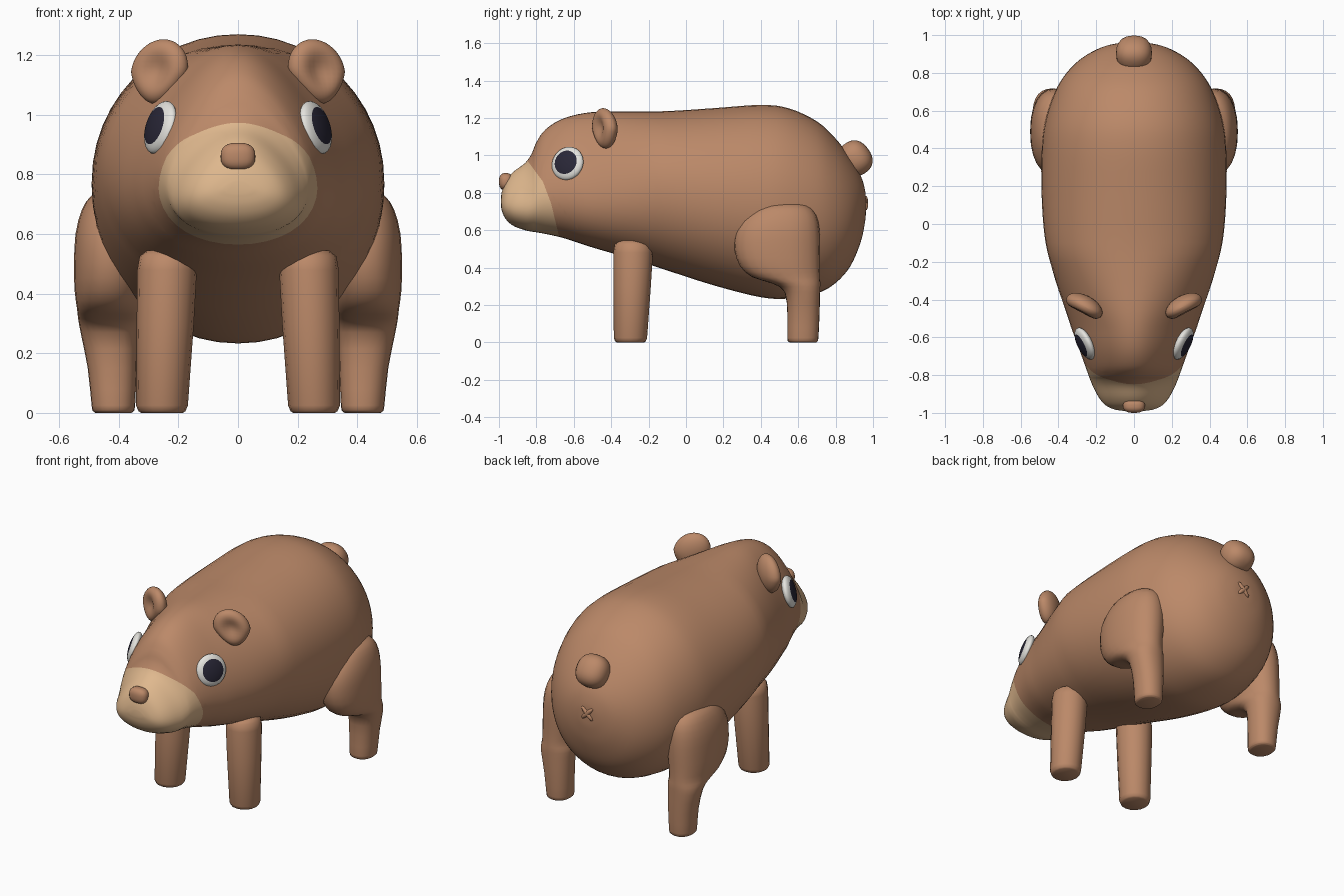
import bpy, bmesh, math
from mathutils import Vector, Matrix

if "Cube" in bpy.data.objects:
    bpy.data.objects.remove(bpy.data.objects["Cube"])


def material(name, rgb):
    m = bpy.data.materials.new(name)
    m.diffuse_color = (*rgb, 1)
    m.use_nodes = True
    m.node_tree.nodes["Principled BSDF"].inputs["Base Color"].default_value = m.diffuse_color
    return m


FUR = material("brown_fur", (0.50, 0.25, 0.14))
CREAM = material("cream_muzzle", (0.74, 0.48, 0.27))
WHITE = material("eye_white", (0.78, 0.77, 0.73))
DARK = material("pupil_dark", (0.022, 0.020, 0.038))


def finish(name, bm, mats, angle=50):
    bmesh.ops.recalc_face_normals(bm, faces=bm.faces)
    me = bpy.data.meshes.new(name)
    bm.to_mesh(me)
    bm.free()
    for m in mats:
        me.materials.append(m)
    me.shade_smooth()
    me.set_sharp_from_angle(angle=math.radians(angle))
    ob = bpy.data.objects.new(name, me)
    bpy.context.collection.objects.link(ob)
    return ob


def smooth_path(rows, n):
    """Catmull-Rom interpolation of every column."""
    out = []
    for i in range(len(rows) - 1):
        p0, p1 = rows[max(i - 1, 0)], rows[i]
        p2, p3 = rows[i + 1], rows[min(i + 2, len(rows) - 1)]
        for k in range(n):
            t = k / n
            out.append([0.5 * (2 * b + (c - a) * t + (2 * a - 5 * b + 4 * c - d) * t * t
                               + (3 * b - a - 3 * c + d) * t ** 3)
                        for a, b, c, d in zip(p0, p1, p2, p3)])
    return out + [list(rows[-1])]


def loft(rows, place, sides, power=2.0, pear=lambda t: 0):
    """Closed skin over rings (t, centre_u, centre_v, radius_u, radius_v); pear narrows the top."""
    bm = bmesh.new()
    rings = []
    for t, cu, cv, ru, rv in rows:
        ring = []
        for k in range(sides):
            a = 2 * math.pi * k / sides
            c, s = math.cos(a), math.sin(a)
            u = math.copysign(abs(c) ** (2 / power), c)
            v = math.copysign(abs(s) ** (2 / power), s)
            u *= 1 - pear(t) * v
            ring.append(bm.verts.new(place(t, cu + ru * u, cv + rv * v)))
        rings.append(ring)
    for r, q in zip(rings, rings[1:]):
        for k in range(sides):
            j = (k + 1) % sides
            bm.faces.new((r[k], r[j], q[j], q[k]))
    bm.faces.new(rings[0])
    bm.faces.new(rings[-1])
    return bm


def ball(center, radii, rot=Matrix.Identity(3), box=0.0, u=24, v=16):
    """Ellipsoid, made boxier by box > 0."""
    bm = bmesh.new()
    bmesh.ops.create_uvsphere(bm, u_segments=u, v_segments=v, radius=1)
    for p in bm.verts:
        c = p.co
        if box:
            e = 2 + box
            c = c / (sum(abs(x) ** e for x in c) ** (1 / e))
        p.co = rot @ Vector([a * b for a, b in zip(c, radii)]) + Vector(center)
    return bm


# Body and head: stations of y, bottom, top, half width
stations = [
    (-0.990, 0.735, 0.775, 0.045), (-0.982, 0.695, 0.815, 0.098),
    (-0.960, 0.655, 0.870, 0.142), (-0.920, 0.622, 0.915, 0.176),
    (-0.860, 0.600, 0.960, 0.206), (-0.825, 0.593, 1.010, 0.220),
    (-0.800, 0.589, 1.070, 0.229), (-0.750, 0.580, 1.140, 0.246),
    (-0.650, 0.557, 1.200, 0.280), (-0.500, 0.508, 1.232, 0.334),
    (-0.300, 0.450, 1.235, 0.412), (-0.100, 0.385, 1.237, 0.468),
    (0.150, 0.305, 1.253, 0.489), (0.400, 0.242, 1.270, 0.488),
    (0.550, 0.235, 1.252, 0.468), (0.700, 0.262, 1.182, 0.418),
    (0.800, 0.318, 1.090, 0.357), (0.880, 0.410, 0.985, 0.274),
    (0.935, 0.540, 0.890, 0.172), (0.958, 0.650, 0.810, 0.080),
    (0.962, 0.710, 0.755, 0.025)]
rows = [(y, 0, (a + b) / 2, w, (b - a) / 2) for y, a, b, w in stations]
bm = loft(smooth_path(rows, 4), lambda t, u, v: (u, t, v), 48, 2.06,
          lambda t: 0.33 * min(1, max(0, (-0.15 - t) / 0.4)))

# Muzzle patch, cut into the body along a bent line
line = [(-0.85, 0.975), (-0.765, 0.86), (-0.72, 0.74), (-0.675, 0.55)]
cuts = []
for (y0, z0), (y1, z1) in zip(line, line[1:]):
    p, n = Vector((0, y0, z0)), Vector((0, z0 - z1, y1 - y0)).normalized()
    cuts.append((p, n))
    near = [f for f in bm.faces if f.calc_center_median().y < -0.5]
    geom = set(near)
    for f in near:
        geom.update(f.edges)
        geom.update(f.verts)
    bmesh.ops.bisect_plane(bm, geom=list(geom), plane_co=p, plane_no=n, dist=1e-5)
for f in bm.faces:
    c = f.calc_center_median()
    f.material_index = int(all((c - p).dot(n) < 0 for p, n in cuts))
finish("body", bm, [FUR, CREAM], 70)

# Nose and tail
finish("nose", ball((0, -0.963, 0.860), (0.058, 0.037, 0.046), box=0.6), [FUR])
finish("tail", ball((0, 0.905, 0.985), (0.095, 0.085, 0.095),
                    Matrix.Rotation(math.radians(35), 3, 'X'), box=0.35), [FUR])

# Small raised cross under the tail
for i, ang in enumerate((45, -45)):
    rot = Matrix.Rotation(math.radians(ang), 3, 'Y')
    finish(f"rear_cross_{i}", ball((0, 0.961, 0.745), (0.052, 0.013, 0.013), rot, 0.3, 12, 8), [FUR])

# Leg rings: height, centre x, centre y, radius x, radius y
front_leg = [(0.0, 0.255, -0.297, 0.070, 0.072), (0.006, 0.255, -0.297, 0.079, 0.082),
             (0.025, 0.255, -0.297, 0.087, 0.089), (0.30, 0.244, -0.288, 0.096, 0.100),
             (0.48, 0.238, -0.283, 0.100, 0.106), (0.525, 0.236, -0.283, 0.094, 0.098),
             (0.545, 0.234, -0.287, 0.070, 0.070)]
hind_leg = [(0.0, 0.418, 0.625, 0.060, 0.070), (0.006, 0.418, 0.625, 0.068, 0.078),
            (0.025, 0.418, 0.625, 0.073, 0.083), (0.15, 0.422, 0.628, 0.082, 0.086),
            (0.27, 0.432, 0.622, 0.096, 0.095), (0.315, 0.432, 0.590, 0.104, 0.128),
            (0.35, 0.432, 0.535, 0.108, 0.182), (0.41, 0.430, 0.502, 0.118, 0.214),
            (0.50, 0.425, 0.488, 0.125, 0.229), (0.60, 0.420, 0.490, 0.125, 0.224),
            (0.68, 0.412, 0.505, 0.112, 0.192), (0.73, 0.402, 0.520, 0.088, 0.135),
            (0.75, 0.390, 0.530, 0.040, 0.060)]

for s, side in ((1, "right"), (-1, "left")):
    def place(t, u, v):
        return (s * u, v, t)

    # Legs
    finish("front_leg_" + side, loft(front_leg, place, 16), [FUR])
    finish("hind_leg_" + side, loft(smooth_path(hind_leg, 2), place, 24, 2.2), [FUR])

    # Eye: flattened ball facing outward, with a dark centre on the outer face
    normal = Vector((s * 0.87, -0.43, 0.28)).normalized()
    rot = normal.to_track_quat('Z', 'Y').to_matrix()
    center = Vector((s * 0.260, -0.633, 0.957))
    bm = ball(center, (0.092, 0.092, 0.034), rot, u=32)
    for f in bm.faces:
        d = f.calc_center_median() - center
        h = d.dot(normal)
        f.material_index = int(h > 0 and (d - normal * h).length < 0.0645)
    finish("eye_" + side, bm, [WHITE, DARK])

    # Ear: flattened ball, narrow at the base and hollowed in front
    bm = ball((0, 0, 0), (0.104, 0.058, 0.108), u=32, v=20)
    turn = Matrix.Rotation(s * math.radians(28), 3, 'Z')
    for p in bm.verts:
        x, y, z = p.co
        r2 = (x / 0.055) ** 2 + ((z - 0.005) / 0.06) ** 2
        if y < 0:
            y += 0.042 * math.exp(-r2)
        if z < 0:
            x *= 1 + 2.5 * z
        p.co = turn @ Vector((x - s * z * 0.15, y, z)) + Vector((s * 0.264, -0.436, 1.145))
    finish("ear_" + side, bm, [FUR], 80)
